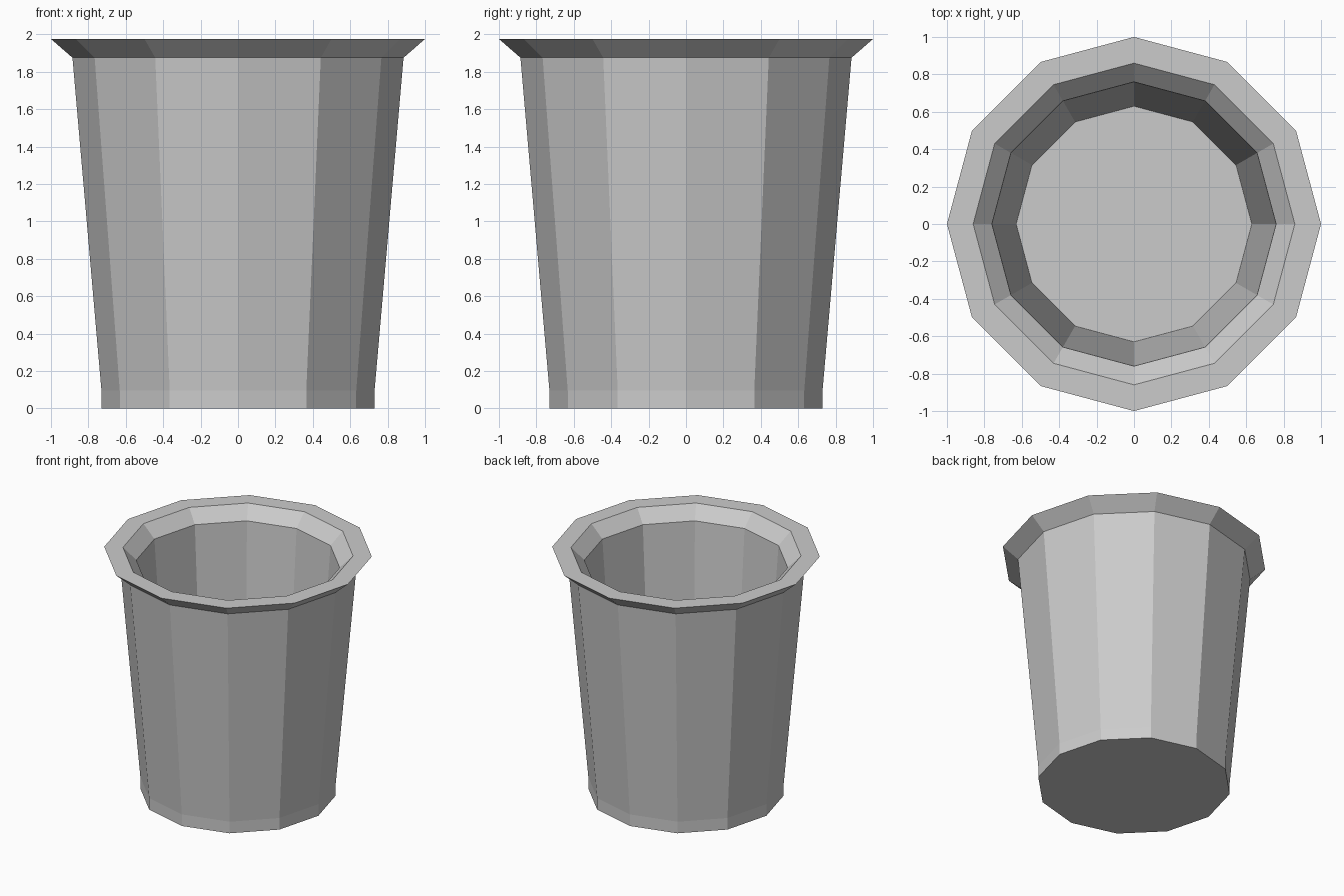
import bpy, bmesh
from math import cos, sin, pi

if "Cube" in bpy.data.objects:
    bpy.data.objects.remove(bpy.data.objects["Cube"])

SIDES = 12

# Cup profile (radius, height): outer foot, wall, flared rim, inner chamfer, floor
PROFILE = [(0.73, 0.0), (0.73, 0.095), (0.885, 1.875), (1.0, 1.975),
           (0.86, 1.975), (0.76, 1.875), (0.63, 0.095)]

bm = bmesh.new()
rings = [[bm.verts.new((r * cos(2 * pi * i / SIDES), r * sin(2 * pi * i / SIDES), z))
          for i in range(SIDES)] for r, z in PROFILE]

# Walls between neighbouring rings
for a, b in zip(rings, rings[1:]):
    for i in range(SIDES):
        j = (i + 1) % SIDES
        bm.faces.new((a[i], a[j], b[j], b[i]))

# Underside and inner floor
bm.faces.new(rings[0][::-1])
bm.faces.new(rings[-1])
bmesh.ops.recalc_face_normals(bm, faces=bm.faces)

mesh = bpy.data.meshes.new("cup")
bm.to_mesh(mesh)
bm.free()
bpy.context.collection.objects.link(bpy.data.objects.new("cup", mesh))
